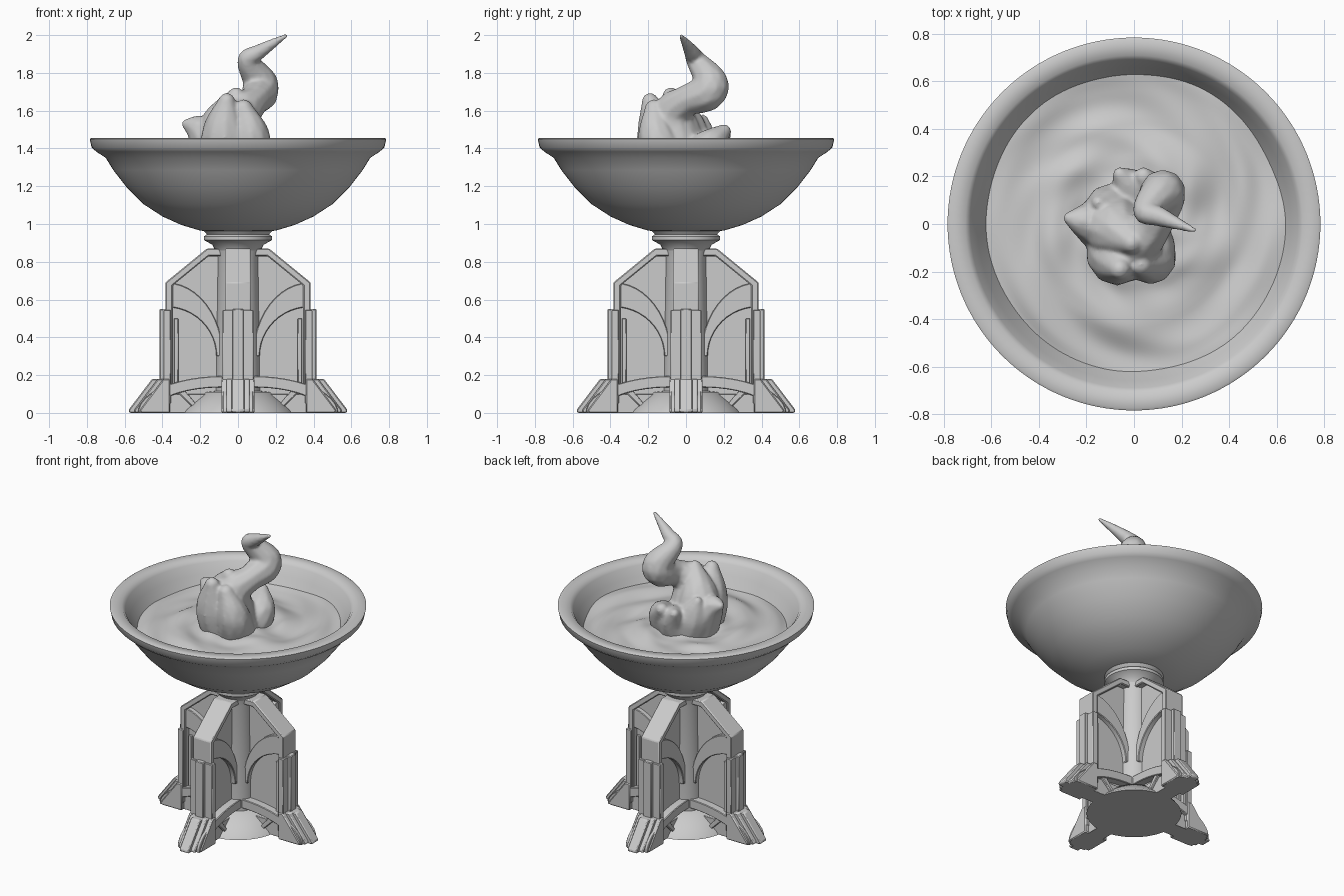
import bpy, bmesh
from math import sin, cos, pi, radians
from mathutils import Vector, Matrix, noise

if "Cube" in bpy.data.objects:
    bpy.data.objects.remove(bpy.data.objects["Cube"])


def add_object(name, bm, angle=35):
    bmesh.ops.recalc_face_normals(bm, faces=bm.faces)
    me = bpy.data.meshes.new(name)
    bm.to_mesh(me)
    bm.free()
    me.shade_smooth()
    me.set_sharp_from_angle(angle=radians(angle))
    ob = bpy.data.objects.new(name, me)
    bpy.context.collection.objects.link(ob)
    return ob


def lathe(name, profile, steps=96, angle=35):
    bm = bmesh.new()
    vs = [bm.verts.new((r, 0, z)) for r, z in profile]
    es = [bm.edges.new(p) for p in zip(vs, vs[1:])]
    bmesh.ops.spin(bm, geom=vs + es, axis=(0, 0, 1), cent=(0, 0, 0),
                   steps=steps, angle=2 * pi)
    bmesh.ops.remove_doubles(bm, verts=bm.verts, dist=1e-5)
    return add_object(name, bm, angle)


def slab(bm, outline, half):
    """Extrude an (x, z) outline to +-half along y."""
    face = bm.faces.new([bm.verts.new((x, -half, z)) for x, z in outline])
    res = bmesh.ops.extrude_face_region(bm, geom=[face])
    bmesh.ops.translate(bm, vec=(0, 2 * half, 0),
                        verts=[v for v in res["geom"] if isinstance(v, bmesh.types.BMVert)])


def box(bm, x0, x1, z0, z1, half):
    slab(bm, [(x0, z0), (x1, z0), (x1, z1), (x0, z1)], half)


def arc(cx, cz, rx, rz, a0, a1, n=12):
    return [(cx + rx * cos(radians(a0 + (a1 - a0) * i / n)),
             cz + rz * sin(radians(a0 + (a1 - a0) * i / n))) for i in range(n + 1)]


def four_arms(name, bm, bevel=0.006):
    first = add_object(name + "_1", bm)
    for k in range(4):
        ob = first if k == 0 else bpy.data.objects.new(f"{name}_{k + 1}", first.data)
        if k:
            bpy.context.collection.objects.link(ob)
        ob.matrix_world = Matrix.Rotation(k * pi / 2, 4, 'Z')
        mod = ob.modifiers.new("bevel", 'BEVEL')
        mod.width = bevel
        mod.segments = 1


# Bowl with rolled rim
lathe("bowl", [(0, 0.95), (0.20, 0.965), (0.30, 0.995), (0.40, 1.04), (0.50, 1.105),
               (0.59, 1.195), (0.66, 1.285), (0.70, 1.35), (0.75, 1.383), (0.775, 1.405),
               (0.785, 1.45), (0.775, 1.456), (0.71, 1.454), (0.69, 1.43),
               (0.66, 1.37), (0.61, 1.28)], 128, 62)

# Collar, central column and low plinth
lathe("collar", [(0, 0.86), (0.12, 0.86), (0.135, 0.89), (0.18, 0.915),
                 (0.18, 0.935), (0.165, 0.945), (0.19, 0.975), (0, 0.98)], 96, 50)
lathe("column", [(0, 0.1), (0.12, 0.1), (0.11, 0.82), (0.125, 0.88), (0, 0.88)], 48)
lathe("base_plinth", [(0, 0), (0.29, 0), (0.275, 0.02), (0.17, 0.11), (0, 0.13)], 64)

# Arm webs: recessed wall of each buttress
bm = bmesh.new()
slab(bm, [(0, 0.05), (0.38, 0.05), (0.38, 0.66), (0.16, 0.83), (0, 0.83)], 0.03)
slab(bm, [(0, 0), (0.5, 0), (0.42, 0.1), (0, 0.1)], 0.06)
four_arms("buttress_wall", bm, 0.003)

# Sloped cap and outer pier
bm = bmesh.new()
slab(bm, [(0, 0.87), (0.165, 0.87), (0.385, 0.69), (0.385, 0.1), (0.345, 0.1),
          (0.345, 0.675), (0.155, 0.83), (0, 0.83)], 0.068)
four_arms("buttress_cap", bm)

# Broad curved brace sweeping from the column to the pier
bm = bmesh.new()
slab(bm, arc(0.38, 0.30, 0.30, 0.39, 90, 180) + arc(0.38, 0.30, 0.265, 0.26, 180, 90), 0.062)
four_arms("curved_brace", bm, 0.004)

# Stepped pilaster strips and the panel frame
bm = bmesh.new()
box(bm, 0.34, 0.415, 0.05, 0.55, 0.03)
box(bm, 0.355, 0.395, 0.05, 0.545, 0.082)
box(bm, 0.315, 0.34, 0.15, 0.50, 0.048)
four_arms("pilaster_strips", bm, 0.004)

# Low arch ribs between the feet, with small struts beneath
bm = bmesh.new()
slab(bm, arc(0.08, 0.0, 0.45, 0.195, 0, 90) + arc(0.08, 0.0, 0.37, 0.135, 90, 0), 0.082)
slab(bm, [(0.20, 0.02), (0.23, 0.02), (0.32, 0.11), (0.29, 0.13)], 0.075)
four_arms("low_arch", bm, 0.004)

# Splayed feet in three stepped layers
bm = bmesh.new()
for back, half in ((0, 0.034), (0.03, 0.062), (0.06, 0.088)):
    slab(bm, [(0.36, 0), (0.575 - back, 0), (0.58 - back, 0.015), (0.455 - back, 0.18),
              (0.36, 0.18)], half)
four_arms("foot", bm)

# Rippled liquid filling the bowl
bm = bmesh.new()
rings, seg = 40, 96
verts = []
for i in range(1, rings + 1):
    row = []
    for j in range(seg):
        r, a = 0.65 * i / rings, 2 * pi * j / seg
        swirl = a + 2.5 * (0.65 - r)
        p = Vector((1.5 * cos(swirl), 1.5 * sin(swirl), r * 7))
        z = 1.315 + 0.035 * noise.noise(p) + 0.04 * max(0, 1 - r / 0.4)
        row.append(bm.verts.new((r * cos(a), r * sin(a), z)))
    verts.append(row)
for a, b in zip(verts, verts[1:]):
    for j in range(seg):
        k = (j + 1) % seg
        bm.faces.new((a[j], a[k], b[k], b[j]))
bm.faces.new(verts[0])
add_object("liquid", bm, 80)


def tongue(bm, *path):
    """Tapering tongue through (x, y, z, radius) points, rooted in the liquid."""
    first = Vector(path[0])
    root = Vector((first.x * 0.5, first.y * 0.5, 1.30, first.w + 0.03))
    pts = [root] + [Vector(p) for p in path]
    ext = [2 * pts[0] - pts[1]] + pts + [2 * pts[-1] - pts[-2]]
    for a, b, c, d in zip(ext, ext[1:], ext[2:], ext[3:]):
        for s in range(9):
            t = s / 8
            p = 0.5 * (2 * b + (c - a) * t + (2 * a - 5 * b + 4 * c - d) * t * t
                       + (3 * b - a - 3 * c + d) * t ** 3)
            bmesh.ops.create_icosphere(bm, subdivisions=2, radius=max(p.w, 0.008),
                                       matrix=Matrix.Translation(p.xyz))


# Swirling flame: one tall curl and a ring of short tongues, fused by a remesh
bm = bmesh.new()
tongue(bm, (-0.02, -0.06, 1.46, .15), (0.01, -0.07, 1.58, .115), (0.08, 0.0, 1.65, .085),
       (0.115, 0.11, 1.695, .10), (0.115, 0.13, 1.755, .09), (0.05, 0.055, 1.865, .055),
       (0.11, 0.03, 1.91, .042), (0.25, -0.025, 1.995, .014))
tongue(bm, (-0.13, 0.0, 1.42, .12), (-0.20, 0.01, 1.50, .075), (-0.275, 0.025, 1.53, .025))
tongue(bm, (-0.07, -0.13, 1.46, .13), (-0.06, -0.19, 1.65, .045))
tongue(bm, (0.07, -0.15, 1.45, .105), (0.03, -0.17, 1.61, .05))
tongue(bm, (0.0, 0.13, 1.40, .10), (-0.06, 0.21, 1.49, .03))
tongue(bm, (0.09, 0.11, 1.40, .095), (0.04, 0.20, 1.49, .04))
tongue(bm, (-0.08, -0.02, 1.50, .13), (-0.01, -0.08, 1.68, .045))
tongue(bm, (-0.10, 0.06, 1.42, .11), (-0.15, 0.09, 1.55, .03))
flame = add_object("flame", bm)
remesh = flame.modifiers.new("fuse", 'REMESH')
remesh.mode = 'VOXEL'
remesh.voxel_size = 0.01
remesh.use_smooth_shade = True
soften = flame.modifiers.new("soften", 'SMOOTH')
soften.factor = 0.5
soften.iterations = 6
